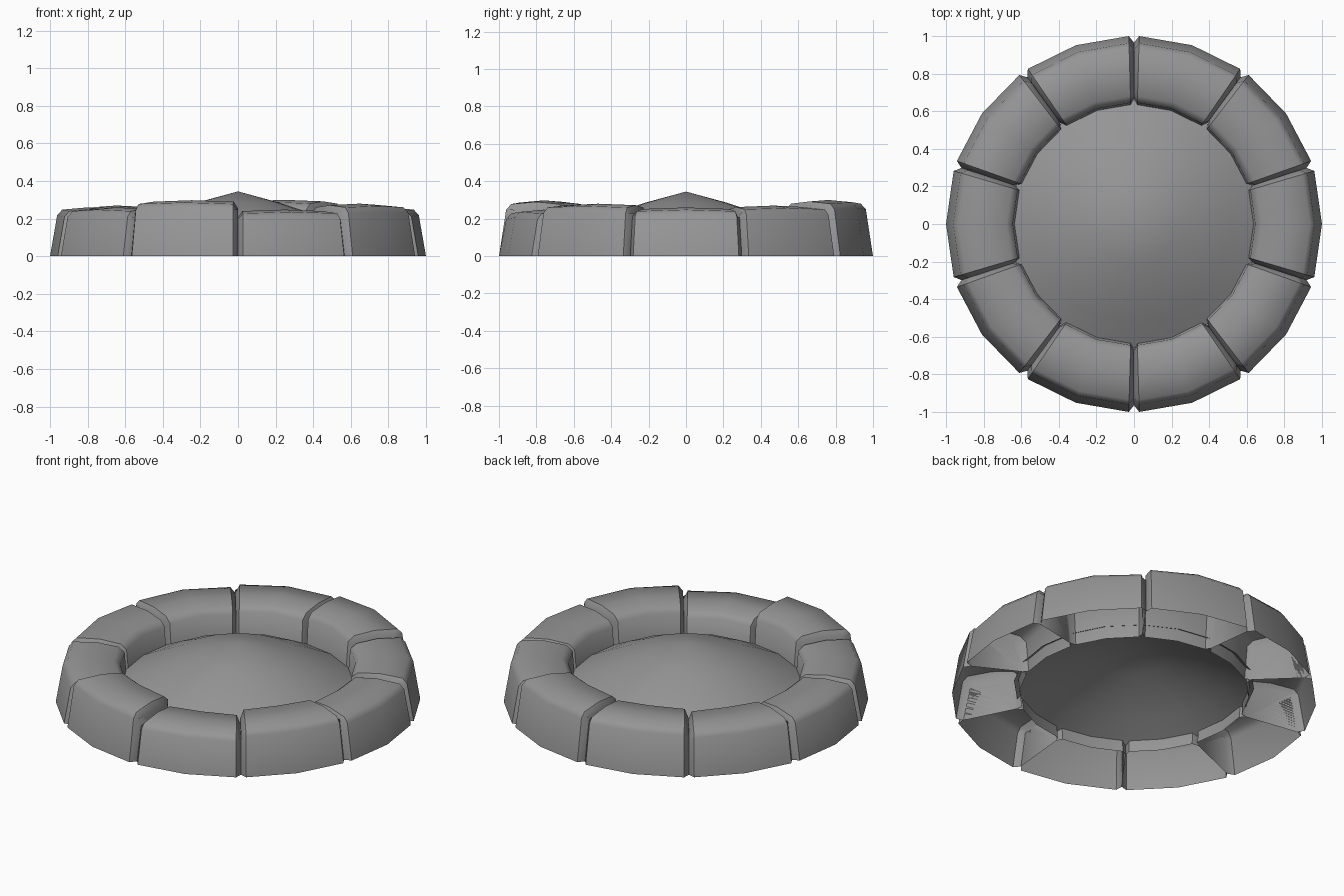
import bpy, bmesh, math

cube = bpy.data.objects.get("Cube")
if cube:
    bpy.data.objects.remove(cube, do_unlink=True)

stone_grey = bpy.data.materials.new("stone_grey")
stone_grey.use_nodes = True
GREY = (0.3, 0.3, 0.3, 1)
stone_grey.diffuse_color = GREY
stone_grey.node_tree.nodes["Principled BSDF"].inputs["Base Color"].default_value = GREY


def finish(bm, name, smooth_angle):
    bmesh.ops.recalc_face_normals(bm, faces=bm.faces)
    mesh = bpy.data.meshes.new(name)
    bm.to_mesh(mesh)
    bm.free()
    mesh.materials.append(stone_grey)
    obj = bpy.data.objects.new(name, mesh)
    bpy.context.collection.objects.link(obj)
    bpy.ops.object.select_all(action='DESELECT')
    obj.select_set(True)
    bpy.context.view_layer.objects.active = obj
    bpy.ops.object.shade_smooth_by_angle(angle=math.radians(smooth_angle))
    return obj


def polar(r, angle, z):
    return (r * math.cos(angle), r * math.sin(angle), z)


def profile(h, inset):
    """Open-bottomed cross-section from outer foot to inner foot."""
    return [(1.0 - inset, 0), (0.962 - inset, h - 0.03), (0.935 - inset, h - inset),
            (0.80, h + 0.012 - inset), (0.68 + inset, h - inset),
            (0.645 + inset, h - 0.03 - inset), (0.63 + inset, 0.03)]


def stone(name, centre, h):
    """One curved block with pinched, capped ends."""
    bm = bmesh.new()
    rings = []
    for degrees, inset, rise in ((-18, 0.035, 0), (-16.4, 0, 0), (0, 0, 0.008),
                                 (16.4, 0, 0), (18, 0.035, 0)):
        a = centre + math.radians(degrees)
        rings.append([bm.verts.new(polar(r, a, z)) for r, z in profile(h + rise, inset)])
    for ring, following in zip(rings, rings[1:]):
        for i in range(len(ring) - 1):
            bm.faces.new((ring[i], ring[i + 1], following[i + 1], following[i]))
    bm.faces.new(rings[0])
    bm.faces.new(rings[-1])
    finish(bm, name, 50)


# Ring of ten blocks, counter-clockwise from the +x side
heights = [0.24, 0.25, 0.28, 0.265, 0.25, 0.24, 0.24, 0.278, 0.228, 0.26]
for k, height in enumerate(heights):
    stone(f"ring_stone_{k + 1}", math.radians(36 * k), height)

# Shallow pointed mound filling the middle
bm = bmesh.new()
SIDES = 20
apex = bm.verts.new((0, 0, 0.345))
previous = None
for radius, z in ((0.22, 0.285), (0.37, 0.235), (0.52, 0.165), (0.66, 0.09)):
    ring = [bm.verts.new(polar(radius, math.tau * i / SIDES, z)) for i in range(SIDES)]
    for i in range(SIDES):
        j = (i + 1) % SIDES
        if previous:
            bm.faces.new((previous[i], ring[i], ring[j], previous[j]))
        else:
            bm.faces.new((apex, ring[i], ring[j]))
    previous = ring
finish(bm, "centre_mound", 60)
